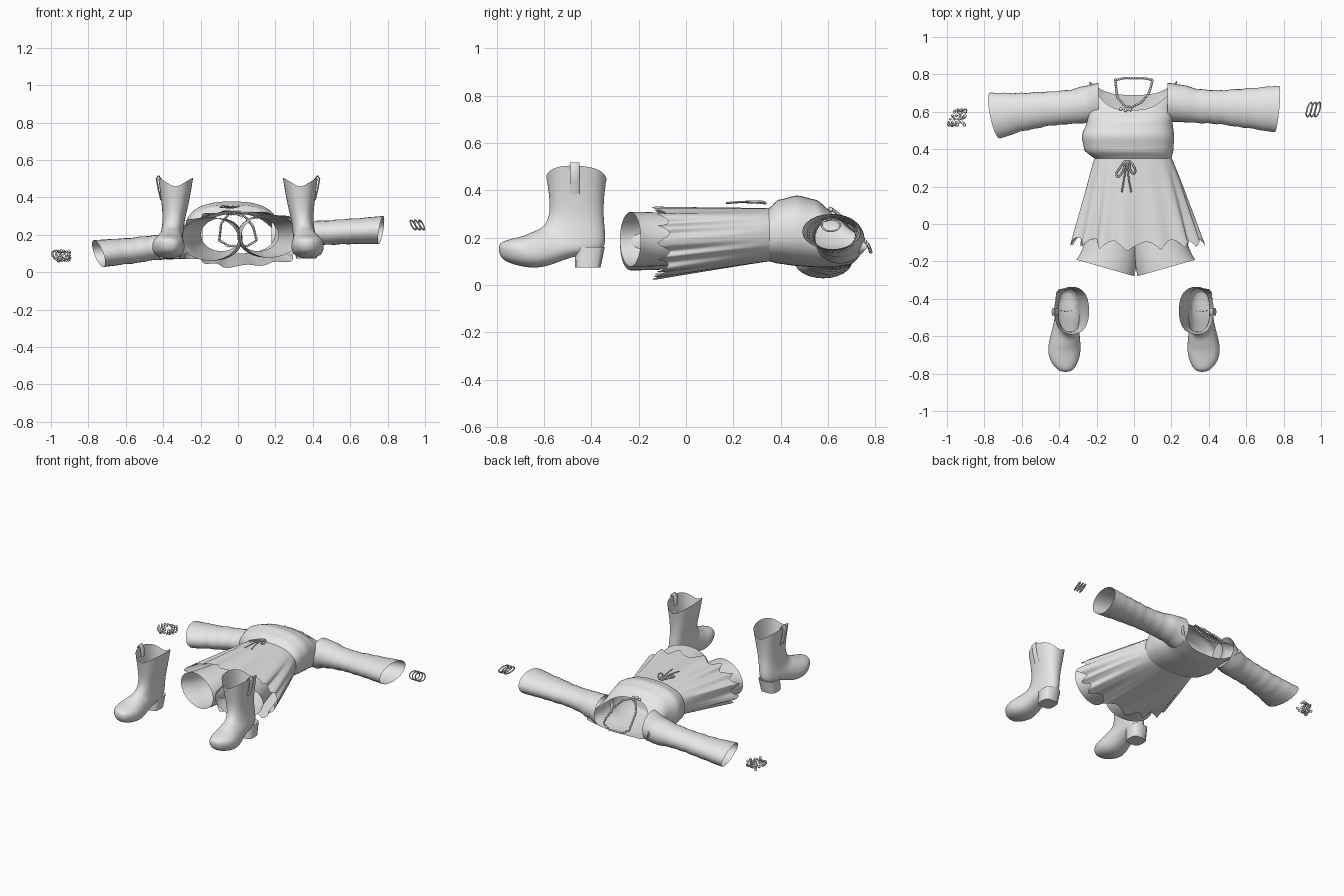
import bpy, bmesh, math, random
from mathutils import Vector as V

random.seed(4)
cube = bpy.data.objects.get("Cube")
if cube:
    bpy.data.objects.remove(cube)

grey = bpy.data.materials.new("plain grey")
grey.use_nodes = True
grey.diffuse_color = (0.8, 0.8, 0.8, 1)
grey.node_tree.nodes["Principled BSDF"].inputs["Base Color"].default_value = grey.diffuse_color


def finish(bm, name, sub=0, angle=60):
    me = bpy.data.meshes.new(name)
    bmesh.ops.recalc_face_normals(bm, faces=bm.faces)
    bm.to_mesh(me)
    bm.free()
    ob = bpy.data.objects.new(name, me)
    bpy.context.collection.objects.link(ob)
    me.materials.append(grey)
    bpy.ops.object.select_all(action="DESELECT")
    ob.select_set(True)
    bpy.context.view_layer.objects.active = ob
    bpy.ops.object.shade_smooth_by_angle(angle=math.radians(angle))
    if sub:
        mod = ob.modifiers.new("smooth", "SUBSURF")
        mod.levels = mod.render_levels = sub
    return ob


def loft(name, rings, sub=0, cap=False, angle=60):
    """Skin a list of equal rings; the ends stay open unless capped."""
    bm = bmesh.new()
    rows = [[bm.verts.new(p) for p in r] for r in rings]
    n = len(rows[0])
    for a, b in zip(rows, rows[1:]):
        for i in range(n):
            j = (i + 1) % n
            bm.faces.new((a[i], a[j], b[j], b[i]))
    if cap:
        bm.faces.new(rows[-1])
    return finish(bm, name, sub, angle)


def power(x, p):
    return math.copysign(abs(x) ** p, x)


def ring(c, u, v, n=16, p=1.0):
    out = []
    for i in range(n):
        a = math.tau * i / n
        out.append(V(c) + V(u) * power(math.cos(a), p) + V(v) * power(math.sin(a), p))
    return out


def table(rows, y):
    """Smoothly interpolate rows of (y, values...)."""
    y = min(max(y, rows[0][0]), rows[-1][0])
    k = max(i for i in range(len(rows) - 1) if rows[i][0] <= y)
    a, b = rows[k], rows[k + 1]
    t = (y - a[0]) / (b[0] - a[0])
    t = t * t * (3 - 2 * t) * 0.5 + t * 0.5
    return [p + (q - p) * t for p, q in zip(a[1:], b[1:])]


def strand(name, pts, r, cyclic=False):
    cu = bpy.data.curves.new(name, "CURVE")
    cu.dimensions = "3D"
    cu.bevel_depth = r
    cu.bevel_resolution = 1
    cu.resolution_u = 6
    sp = cu.splines.new("BEZIER")
    sp.bezier_points.add(len(pts) - 1)
    for bp, p in zip(sp.bezier_points, pts):
        bp.co = p
        bp.handle_left_type = bp.handle_right_type = "AUTO"
    sp.use_cyclic_u = cyclic
    ob = bpy.data.objects.new(name, cu)
    bpy.context.collection.objects.link(ob)
    cu.materials.append(grey)
    return ob


def beads(name, pts, r):
    bm = bmesh.new()
    for p in pts:
        made = bmesh.ops.create_icosphere(bm, subdivisions=1, radius=r)
        bmesh.ops.translate(bm, verts=made["verts"], vec=p)
    return finish(bm, name)


def along(pts, n):
    """Evenly spaced points on a closed polyline."""
    loop = [V(p) for p in pts] + [V(pts[0])]
    lens = [(b - a).length for a, b in zip(loop, loop[1:])]
    out = []
    for i in range(n):
        d = sum(lens) * i / n
        k = 0
        while d > lens[k]:
            d -= lens[k]
            k += 1
        out.append(loop[k].lerp(loop[k + 1], d / lens[k]))
    return out


# Bodice: y, left edge, right edge, back z, front z
BODY = [(0.35, -0.21, 0.20, 0.10, 0.325), (0.39, -0.265, 0.21, 0.09, 0.36),
        (0.47, -0.28, 0.215, 0.08, 0.378), (0.55, -0.25, 0.205, 0.075, 0.36),
        (0.62, -0.235, 0.21, 0.075, 0.305), (0.70, -0.235, 0.225, 0.085, 0.26),
        (0.78, -0.24, 0.23, 0.13, 0.19)]
N = 64
rows = []
for k in range(21):
    row = []
    for i in range(N):
        a = math.tau * i / N
        c, s = math.cos(a), math.sin(a)
        low = 0.61 if s > 0 else 0.69
        top = low + (0.765 - low) * abs(c) ** 2.5
        y = 0.35 + (top - 0.35) * k / 20
        x0, x1, z0, z1 = table(BODY, y)
        row.append(((x0 + x1) / 2 + (x1 - x0) / 2 * power(c, 0.8), y,
                    (z0 + z1) / 2 + (z1 - z0) / 2 * power(s, 0.8)))
    rows.append(row)
loft("bodice", rows)

# Skirt: folds deepen toward a scalloped hem
N = 192
rows = []
for k in range(17):
    t = k / 16
    row = []
    for i in range(N):
        a = math.tau * i / N
        fold = math.cos(15 * a + 0.8 * math.sin(3 * a))
        r = 1 + t * (0.05 * fold + 0.03 * math.sin(7 * a + 1))
        hem = -0.15 + 0.05 * abs(math.sin(7.5 * a)) + 0.03 * abs(math.cos(a))
        y = 0.355 + (hem - 0.355) * t
        hw = 0.205 + 0.135 * t ** 0.9
        hz = 0.113 + 0.032 * t
        row.append((-0.005 + 0.02 * t + hw * r * power(math.cos(a), 0.85), y,
                    0.213 - 0.035 * t + hz * r * power(math.sin(a), 0.8)))
    rows.append(row)
loft("skirt", rows, angle=80)

# Sleeves: x, centre y, centre z, half width, half height
RIGHT = [(-0.19, 0.65, 0.185, 0.105, 0.10), (-0.25, 0.64, 0.155, 0.10, 0.085),
         (-0.35, 0.625, 0.14, 0.09, 0.07), (-0.45, 0.617, 0.13, 0.09, 0.065),
         (-0.60, 0.60, 0.112, 0.10, 0.068), (-0.745, 0.58, 0.10, 0.122, 0.072)]
LEFT = [(0.18, 0.65, 0.19, 0.105, 0.10), (0.25, 0.645, 0.20, 0.10, 0.085),
        (0.35, 0.63, 0.205, 0.09, 0.07), (0.45, 0.625, 0.21, 0.09, 0.065),
        (0.60, 0.62, 0.218, 0.105, 0.068), (0.765, 0.615, 0.225, 0.124, 0.075)]
for name, data, lean in (("right_sleeve", RIGHT, -0.025), ("left_sleeve", LEFT, 0.012)):
    rings = []
    flip = -1 if name == "right_sleeve" else 1
    path = [(flip * d[0],) + d[1:] for d in data]
    for k in range(25):
        t = k / 24
        x = path[0][0] + (path[-1][0] - path[0][0]) * t
        y, z, w, h = table(path, x)
        pucker = 1 + 0.025 * math.sin(k * 1.9) * math.sin(math.pi * t)
        rings.append(ring((flip * x, y, z), (lean * t, w * pucker, 0),
                          (lean * t, 0, h * pucker), 24))
    loft(name, rings)

# Shorts: two flared legs meeting at the crotch
for side, name in ((-1, "right_short_leg"), (1, "left_short_leg")):
    z = 0.185 + 0.008 * side
    loft(name, [ring((0.01 + side * 0.10, 0.15, 0.2), (side * 0.11, 0, 0), (0, 0, 0.09)),
                ring((0.01 + side * 0.12, -0.05, z), (side * 0.14, 0, 0), (0, 0, 0.115)),
                ring((0.01 + side * 0.14, -0.17, z), (side * 0.155, 0.02, 0), (0, 0, 0.118)),
                ring((0.01 + side * 0.163, -0.235, z), (side * 0.158, 0.045, 0), (0, 0, 0.118))],
         sub=2)

# Waist bow: two loops and two hanging tails
knot = (-0.035, 0.335, 0.345)
strand("bow_loops", [knot, (-0.075, 0.30, 0.348), (-0.09, 0.255, 0.35), (-0.06, 0.28, 0.352), knot,
                     (-0.005, 0.315, 0.352), (0.0, 0.27, 0.35), (-0.02, 0.29, 0.348)], 0.005, True)
strand("bow_tail_a", [knot, (-0.05, 0.26, 0.35), (-0.065, 0.17, 0.345)], 0.004)
strand("bow_tail_b", [knot, (-0.03, 0.26, 0.352), (-0.015, 0.17, 0.347)], 0.004)

# Boots: instep y z, sole y z, half width, centre x
BOOT = [(-0.593, 0.45, -0.333, 0.44, 0.095, 0.333), (-0.58, 0.38, -0.345, 0.37, 0.076, 0.335),
        (-0.575, 0.30, -0.347, 0.28, 0.060, 0.342), (-0.60, 0.25, -0.335, 0.20, 0.060, 0.350),
        (-0.625, 0.235, -0.345, 0.13, 0.063, 0.357), (-0.65, 0.225, -0.47, 0.125, 0.070, 0.362),
        (-0.68, 0.21, -0.56, 0.085, 0.083, 0.370), (-0.72, 0.20, -0.63, 0.068, 0.092, 0.373),
        (-0.76, 0.19, -0.71, 0.078, 0.076, 0.372), (-0.795, 0.175, -0.79, 0.11, 0.035, 0.364)]
for side, label in ((-1, "right"), (1, "left")):
    rings = []
    for k, (ay, az, by, bz, w, cx) in enumerate(BOOT):
        mid = (side * cx, (ay + by) / 2, (az + bz) / 2)
        pts = ring(mid, (w * side, 0, 0), (0, (ay - by) / 2, (az - bz) / 2), 16, 0.85)
        if k == 0:
            for p in pts:
                p.z += 0.06 * abs(p.x - mid[0]) / w
        rings.append(pts)
    loft(label + "_boot", rings, sub=2, cap=True)
    loft(label + "_boot_heel",
         [ring((side * 0.36, -0.405, 0.16), (side * 0.06, 0, 0), (0, 0.062, 0), 12, 0.6),
          ring((side * 0.365, -0.415, 0.073), (side * 0.055, 0, 0), (0, 0.054, 0), 12, 0.6)],
         cap=True, angle=40)
    # Pull tab folded over the outer rim
    loft(label + "_boot_pull_tab",
         [ring((side * x, -0.47, z), (0.004, 0, 0), (0, 0.02, 0), 8, 0.5)
          for x, z in ((0.412, 0.385), (0.425, 0.44), (0.436, 0.50), (0.425, 0.517),
                       (0.412, 0.50), (0.405, 0.44))])

# Necklace
chain = [(-0.10, 0.77, 0.17), (-0.05, 0.78, 0.14), (0.05, 0.78, 0.14), (0.10, 0.77, 0.17),
         (0.08, 0.70, 0.245), (0.04, 0.65, 0.295), (-0.01, 0.625, 0.312),
         (-0.05, 0.63, 0.31), (-0.09, 0.68, 0.26)]
beads("necklace_beads", along(chain, 54), 0.008)
beads("necklace_pendant", [(-0.07, 0.615, 0.318), (-0.045, 0.608, 0.32), (-0.02, 0.612, 0.318)], 0.011)

# Left wrist: three slanted bangles
for i in range(3):
    x = 0.937 + 0.022 * i
    strand("bangle_%d" % (i + 1), ring((x, 0.612, 0.252), (0.01, 0.038, 0), (-0.012, 0, 0.025), 12),
           0.004, True)

# Right wrist: a beaded charm bracelet
for i in range(3):
    c = (-0.965 + 0.02 * i, 0.57, 0.088)
    beads("charm_strand_%d" % (i + 1), ring(c, (0.025, 0.042, 0), (-0.012, 0, 0.026), 14), 0.0075)
beads("charms", [(-0.945 + random.uniform(-0.043, 0.05), 0.57 + random.uniform(-0.05, 0.05),
                  0.088 + random.uniform(-0.03, 0.03)) for _ in range(16)], 0.010)
